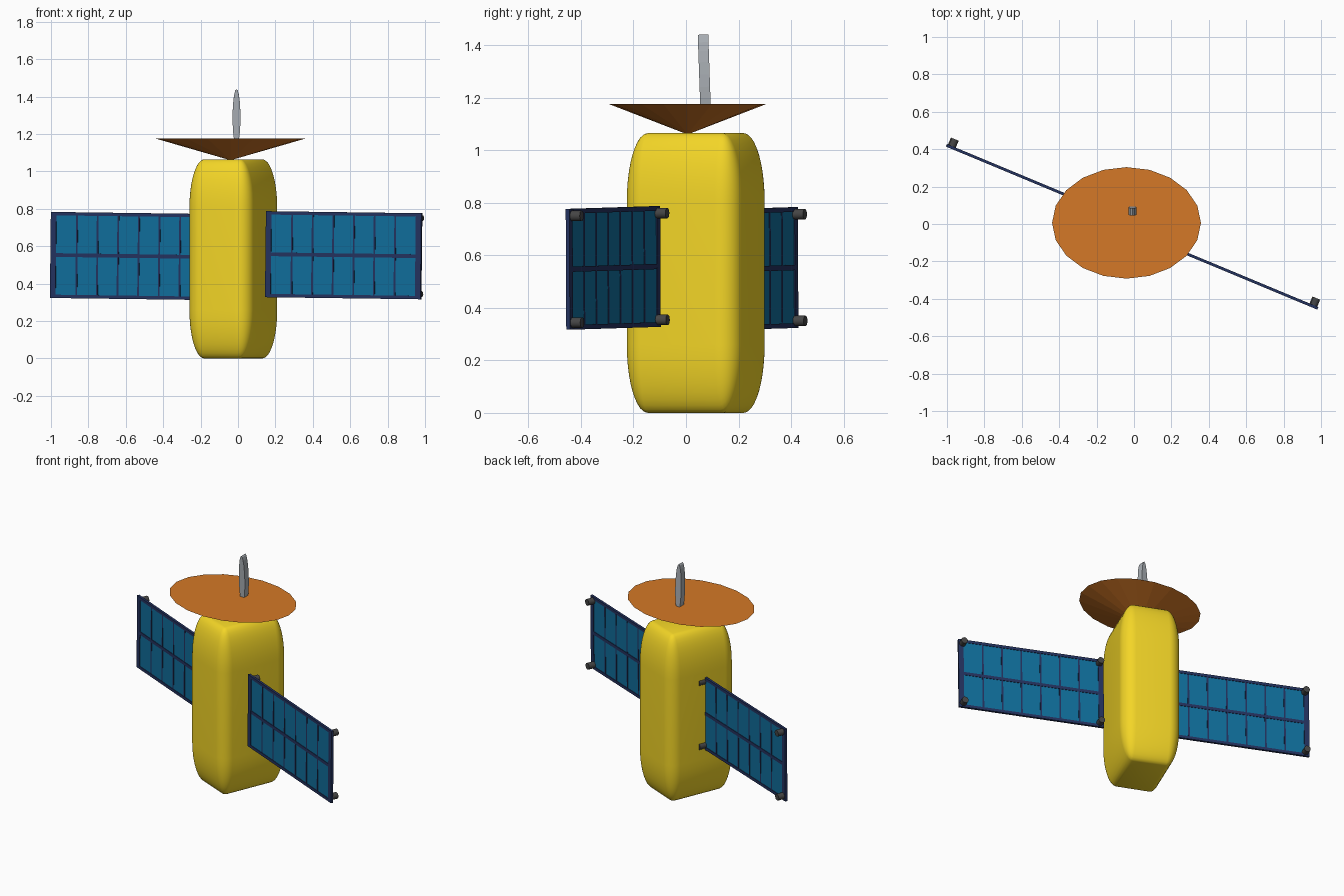
import bpy, bmesh, math
from mathutils import Matrix, Vector

if "Cube" in bpy.data.objects:
    bpy.data.objects.remove(bpy.data.objects["Cube"])

YAW = math.radians(-22.6)


def material(name, rgb):
    m = bpy.data.materials.new(name)
    m.diffuse_color = (*rgb, 1)
    m.use_nodes = True
    m.node_tree.nodes["Principled BSDF"].inputs["Base Color"].default_value = m.diffuse_color
    return m


YELLOW = material("yellow_foil", (0.90, 0.67, 0.02))
ORANGE = material("orange", (0.66, 0.19, 0.02))
BLUE = material("cell_blue", (0.005, 0.156, 0.33))
NAVY = material("frame_navy", (0.017, 0.032, 0.115))
DARK = material("dark_grey", (0.06, 0.06, 0.06))
SILVER = material("silver", (0.40, 0.43, 0.46))


def make(name, bm, mat, matrix, smooth=0):
    mesh = bpy.data.meshes.new(name)
    bm.to_mesh(mesh)
    bm.free()
    mesh.materials.append(mat)
    ob = bpy.data.objects.new(name, mesh)
    bpy.context.collection.objects.link(ob)
    ob.matrix_world = matrix
    if smooth:
        bpy.ops.object.select_all(action='DESELECT')
        ob.select_set(True)
        bpy.context.view_layer.objects.active = ob
        bpy.ops.object.shade_smooth_by_angle(angle=math.radians(smooth))
    return ob


def add_box(bm, centre, size):
    bmesh.ops.create_cube(bm, size=1, matrix=Matrix.Translation(centre) @ Matrix.Diagonal((*size, 1)))


def add_cylinder(bm, centre, r, depth, sides, r_top=None):
    # axis runs along y
    bmesh.ops.create_cone(bm, cap_ends=True, segments=sides, radius1=r, radius2=r, depth=depth,
                          matrix=Matrix.Translation(centre) @ Matrix.Rotation(math.pi / 2, 4, 'X'))


def place(x, y, z, yaw=0.0):
    return Matrix.Translation((x, y, z)) @ Matrix.Rotation(yaw, 4, 'Z')


# body: evenly bevelled box stretched upward
STRETCH = 3.25
bm = bmesh.new()
add_box(bm, (0, 0, 0), (0.367, 0.469, 1.065 / STRETCH))
bmesh.ops.bevel(bm, geom=bm.edges[:], offset=0.08, segments=10, profile=0.5, affect='EDGES')
bmesh.ops.scale(bm, vec=(1, 1, STRETCH), verts=bm.verts)
make("body", bm, YELLOW, place(-0.025, 0.037, 0.5325, YAW), 30)

# dish: inverted elliptical cone with a flat top
bm = bmesh.new()
bmesh.ops.create_cone(bm, cap_ends=True, segments=20, radius1=0.0, radius2=1, depth=1)
bmesh.ops.remove_doubles(bm, verts=bm.verts, dist=1e-5)
bmesh.ops.scale(bm, vec=(0.398, 0.298, 0.115), verts=bm.verts)
make("dish", bm, ORANGE, place(-0.04, 0.006, 1.1175))

# antenna: tall thin elliptical blade
bm = bmesh.new()
add_cylinder(bm, (0, 0, 0), 1, 0.04, 20)
bmesh.ops.scale(bm, vec=(0.021, 1, 0.152), verts=bm.verts)
make("antenna", bm, SILVER, place(-0.008, 0.07, 1.288) @ Matrix.Rotation(math.radians(2), 4, 'X'))

# solar panels: frame grid, cell sheet and corner pegs on the back
L, H, COLS = 0.90, 0.46, 7
SIDE, EDGE = 0.032, 0.018


def solar_panel(side, x, y, z):
    m = place(x, y, z, YAW) @ Matrix.Rotation(math.radians(0.7), 4, 'Y')
    bm = bmesh.new()
    add_box(bm, (0, 0, 0), (L - 0.02, 0.008, H - 0.02))
    make(side + "_solar_cells", bm, BLUE, m)

    bm = bmesh.new()
    for s in (-1, 1):
        add_box(bm, (s * (L - SIDE) / 2, 0, 0), (SIDE, 0.015, H))
        add_box(bm, (0, 0, s * (H - EDGE) / 2), (L - 2 * SIDE, 0.015, EDGE))
    add_box(bm, (0, 0, 0), (L - 2 * SIDE, 0.014, 0.02))
    pitch = (L - 2 * SIDE) / COLS
    for i in range(1, COLS):
        add_box(bm, (-L / 2 + SIDE + i * pitch, 0, 0), (0.01, 0.012, H - 2 * EDGE))
    make(side + "_panel_frame", bm, NAVY, m)

    bm = bmesh.new()
    for sx in (-1, 1):
        for sz in (-1, 1):
            add_cylinder(bm, (sx * (L / 2 - 0.026), 0.025, sz * 0.203), 0.02, 0.045, 16)
    make(side + "_panel_pegs", bm, DARK, m, 40)


solar_panel("right", 0.565, -0.277, 0.552)
solar_panel("left", -0.585, 0.247, 0.548)
